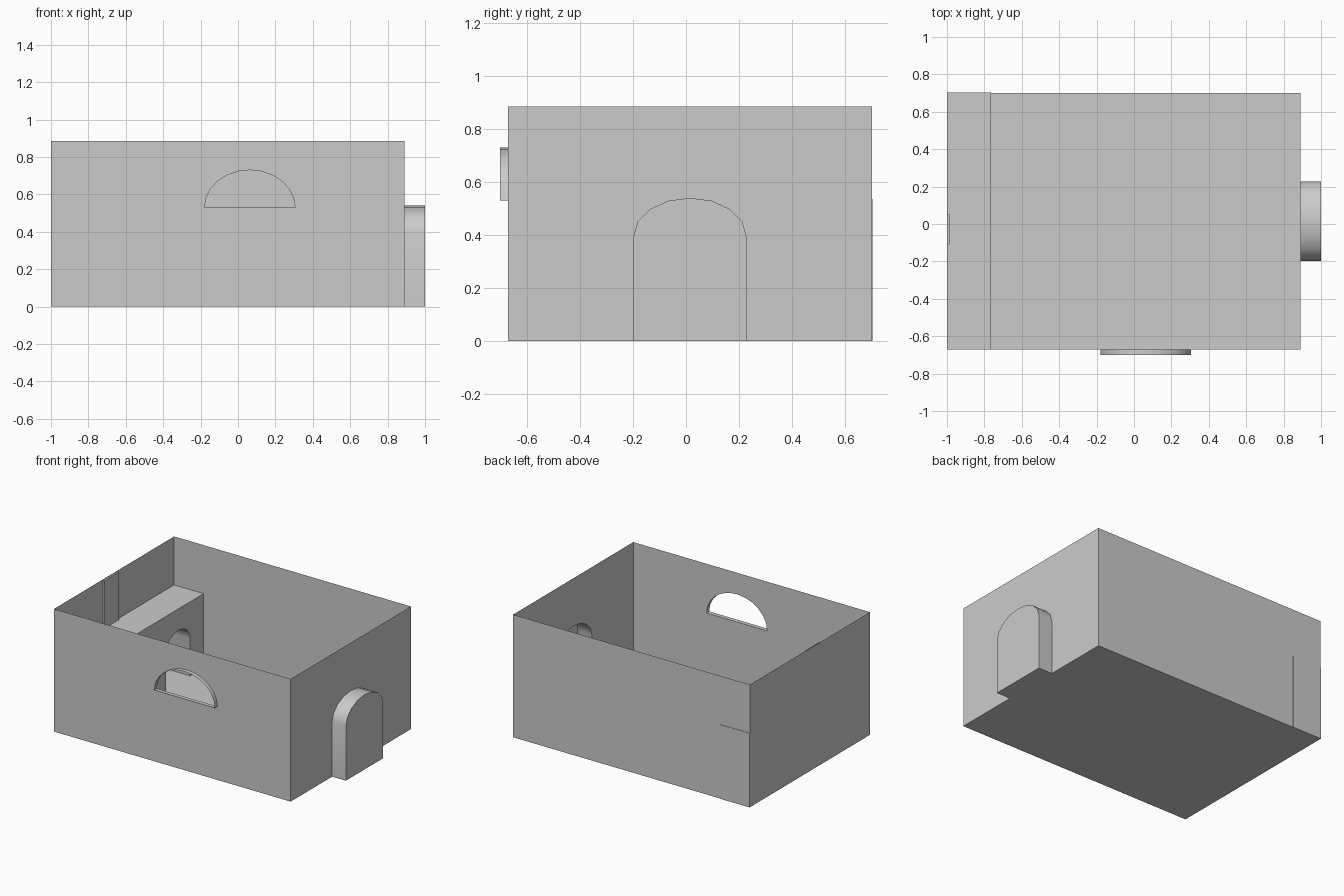
import bpy, bmesh, math

if "Cube" in bpy.data.objects:
    bpy.data.objects.remove(bpy.data.objects["Cube"])

X0, X1 = -1.0, 0.89      # room extents
Y0, Y1 = -0.67, 0.70
H = 0.885


def arch(cx, half, spring, rise, n):
    """Half-ellipse points from left spring to right spring."""
    return [(cx - half * math.cos(math.pi * i / n),
             spring + rise * math.sin(math.pi * i / n)) for i in range(n + 1)]


def doorway(cy, half, spring, rise, n):
    """Arched opening standing on the floor."""
    return [(cy - half, 0)] + arch(cy, half, spring, rise, n) + [(cy + half, 0)]


def finish(name, bm, recalc=True):
    if recalc:
        bmesh.ops.recalc_face_normals(bm, faces=bm.faces)
    me = bpy.data.meshes.new(name)
    bm.to_mesh(me)
    bm.free()
    ob = bpy.data.objects.new(name, me)
    bpy.context.collection.objects.link(ob)
    bpy.ops.object.select_all(action='DESELECT')
    ob.select_set(True)
    bpy.context.view_layer.objects.active = ob
    bpy.ops.object.shade_smooth_by_angle(angle=math.radians(35))
    return ob


def face(bm, pts):
    return bm.faces.new([bm.verts.new(p) for p in pts])


def sleeve(bm, ring_a, ring_b):
    """Closed band of quads between two matching rings."""
    a = [bm.verts.new(p) for p in ring_a]
    b = [bm.verts.new(p) for p in ring_b]
    for i in range(len(a)):
        j = (i + 1) % len(a)
        bm.faces.new((a[i], a[j], b[j], b[i]))
    return a, b


door = doorway(0.015, 0.213, 0.395, 0.145, 8)
window = arch(0.063, 0.242, 0.53, 0.20, 12)

# Room shell: floor, back wall, left wall, right wall notched for the door
bm = bmesh.new()
face(bm, [(X0, Y0, 0), (X0, Y1, 0), (X1, Y1, 0), (X1, Y0, 0)])
face(bm, [(X0, Y1, 0), (X0, Y1, H), (X1, Y1, H), (X1, Y1, 0)])
face(bm, [(X0, Y0, 0), (X0, Y0, H), (X0, Y1, H), (X0, Y1, 0)])
right = [(Y0, 0)] + door + [(Y1, 0), (Y1, H), (Y0, H)]
face(bm, [(X1, y, z) for y, z in right])

# Front wall with the window hole
edges = []
for loop in ([(X0, 0), (X1, 0), (X1, H), (X0, H)], window):
    vs = [bm.verts.new((x, Y0, z)) for x, z in loop]
    edges += [bm.edges.new((vs[i], vs[(i + 1) % len(vs)])) for i in range(len(vs))]
bmesh.ops.triangle_fill(bm, edges=edges, use_beauty=True, normal=(0, -1, 0))
bmesh.ops.remove_doubles(bm, verts=bm.verts, dist=0.0005)
finish("room_shell", bm)

# Window sleeve, open at both ends
bm = bmesh.new()
sleeve(bm, [(x, Y0, z) for x, z in window], [(x, -0.70, z) for x, z in window])
finish("window_sleeve", bm)

# Door alcove, closed on the outside
bm = bmesh.new()
_, outer = sleeve(bm, [(X1, y, z) for y, z in door], [(1.0, y, z) for y, z in door])
bm.faces.new(outer)
finish("door_alcove", bm)

# Ledge along the left wall with arched niches
profile = [(Y0, 0)]
for cy in (-0.17, 0.41):
    profile += doorway(cy, 0.137, 0.27, 0.11, 8)
profile += [(0.703, 0), (0.703, 0.535), (Y0, 0.535)]
bm = bmesh.new()
a, b = sleeve(bm, [(X0, y, z) for y, z in profile], [(-0.765, y, z) for y, z in profile])
bm.faces.new(a)
bm.faces.new(b)
finish("niche_ledge", bm)

# Thin flue on the left wall above the ledge
bm = bmesh.new()
bmesh.ops.create_cube(bm, size=1)
for v in bm.verts:
    v.co = (-0.9935 + v.co.x * 0.013, -0.03 + v.co.y * 0.16, 0.7075 + v.co.z * 0.345)
finish("flue", bm)
